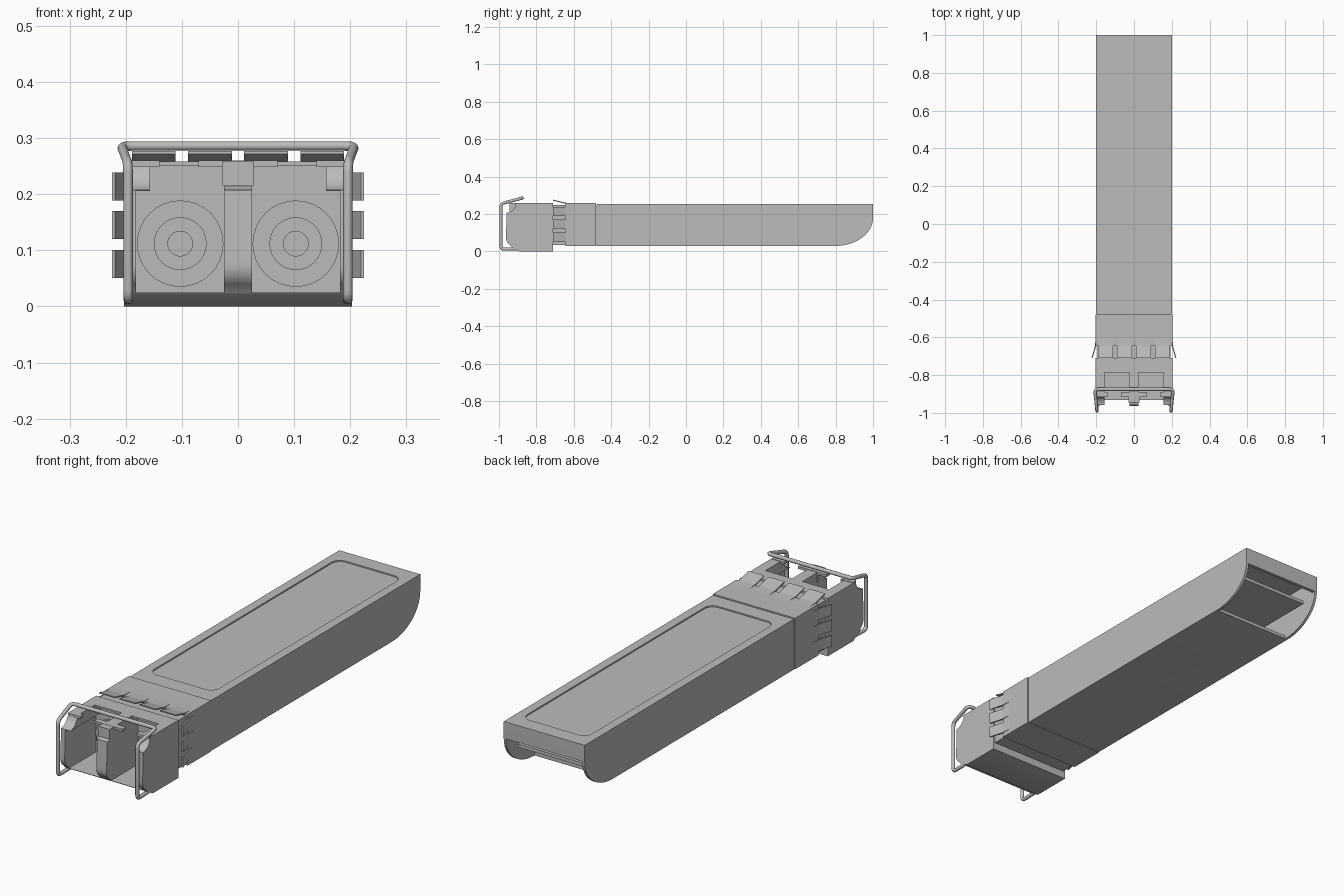
import bpy, bmesh, math
from mathutils import Vector

if "Cube" in bpy.data.objects:
    bpy.data.objects.remove(bpy.data.objects["Cube"])

grey = bpy.data.materials.new("metal grey")
grey.use_nodes = True
GREY = (0.5, 0.5, 0.5, 1)
grey.diffuse_color = GREY
grey.node_tree.nodes["Principled BSDF"].inputs["Base Color"].default_value = GREY


def finish(name, bm):
    bmesh.ops.recalc_face_normals(bm, faces=bm.faces)
    mesh = bpy.data.meshes.new(name)
    bm.to_mesh(mesh)
    bm.free()
    ob = bpy.data.objects.new(name, mesh)
    bpy.context.collection.objects.link(ob)
    mesh.materials.append(grey)
    return ob


def prism(name, points, offset):
    """Extrude a closed loop of 3D points along an offset."""
    bm = bmesh.new()
    face = bm.faces.new([bm.verts.new(p) for p in points])
    out = bmesh.ops.extrude_face_region(bm, geom=[face])
    verts = [g for g in out["geom"] if isinstance(g, bmesh.types.BMVert)]
    bmesh.ops.translate(bm, verts=verts, vec=offset)
    return finish(name, bm)


def box(name, x, y, z):
    pts = [(x[0], y[0], z[0]), (x[1], y[0], z[0]), (x[1], y[1], z[0]), (x[0], y[1], z[0])]
    return prism(name, pts, (0, 0, z[1] - z[0]))


def side_profile(name, yz, half):
    return prism(name, [(-half, y, z) for y, z in yz], (2 * half, 0, 0))


def cut(target, *cutters):
    for c in cutters:
        mod = target.modifiers.new("cut", "BOOLEAN")
        mod.operation, mod.solver, mod.object = "DIFFERENCE", "EXACT", c
        c.hide_render = True
        c.hide_set(True)
        c.display_type = "WIRE"


def smooth(ob):
    bpy.ops.object.select_all(action="DESELECT")
    ob.select_set(True)
    bpy.context.view_layer.objects.active = ob
    bpy.ops.object.shade_smooth_by_angle(angle=math.radians(30))


def arc(cy, cz, ry, rz, a0, a1, n=14):
    angles = [math.radians(a0 + (a1 - a0) * i / n) for i in range(n + 1)]
    return [(cy + ry * math.cos(a), cz + rz * math.sin(a)) for a in angles]


# Long housing with a curved, open underside at the rear
housing = side_profile("housing", [(-0.475, 0.255), (-0.475, 0.03)]
                       + arc(0.8, 0.18, 0.2, 0.15, -90, 0) + [(1, 0.255)], 0.2)
label = []
for sx, sy, start in ((1, 1, 0), (-1, 1, 90), (-1, -1, 180), (1, -1, 270)):
    label += [(x, y, 0.249) for x, y in
              arc(sx * 0.12, 0.265 + sy * 0.625, 0.04, 0.04, start, start + 90, 6)]
cut(housing,
    box("cavity_cutter", (-0.188, 0.188), (0.3, 0.985), (0.045, 0.235)),
    box("rear_opening_cutter", (-0.188, 0.188), (0.8, 0.985), (0, 0.1)),
    box("lip_cutter", (-0.188, 0.188), (0.9, 1.1), (0, 0.18)),
    prism("label_recess_cutter", label, (0, 0, 0.05)))
smooth(housing)

# Circuit board inside the rear opening
box("circuit_board", (-0.165, 0.165), (0.3, 0.95), (0.13, 0.145))

# Spring collar with a slimmer core under the fingers
box("collar_core", (-0.194, 0.194), (-0.72, -0.47), (0.034, 0.249))
box("collar_band", (-0.203, 0.203), (-0.645, -0.48), (0.03, 0.258))


def finger(name, centre, half, axis, sign=1):
    """Thin strip that flares away from the collar towards the front."""
    section = [(-0.6, 0), (-0.645, 0.003), (-0.71, 0.019), (-0.71, 0.014),
               (-0.645, -0.003), (-0.6, -0.004)]
    if axis == "top":
        pts = [(centre - half, y, 0.258 + d) for y, d in section]
        return prism(name, pts, (2 * half, 0, 0))
    pts = [(sign * (0.203 + d * 1.15), y, centre - half) for y, d in section]
    return prism(name, pts, (0, 0, 2 * half))


for i in range(4):
    finger(f"top_finger_{i + 1}", -0.15 + i * 0.1, 0.039, "top")
for side, sign in (("left", 1), ("right", -1)):
    for i in range(3):
        finger(f"{side}_finger_{i + 1}", 0.076 + i * 0.069, 0.025, "side", sign)

# Connector head with two open bays
head = side_profile("connector_head",
                    [(-0.71, 0.258), (-0.71, 0), (-0.89, 0), (-0.93, 0.022)]
                    + arc(-0.92, 0.075, 0.043, 0.045, 240, 180, 6)
                    + arc(-0.963, 0.262, 0.055, 0.055, -85, -4, 10), 0.203)
for side, sign in (("left", 1), ("right", -1)):
    wide, narrow = ((sign * 0.025, sign * x) for x in (0.182, 0.157))
    cut(head,
        box(f"{side}_bay_cutter", wide, (-1.1, -0.74), (0.025, 0.206)),
        box(f"{side}_latch_cutter", narrow, (-1.1, -0.741), (0.1, 0.25)),
        box(f"{side}_slot_cutter", narrow, (-1.1, -0.785), (0.15, 0.3)))
smooth(head)

# Lips along the front of the head roof
box("centre_lip", (-0.07, 0.07), (-0.915, -0.89), (0.249, 0.26))
box("centre_post_cap", (-0.028, 0.028), (-0.945, -0.89), (0.215, 0.259))
for side, sign in (("left", 1), ("right", -1)):
    box(f"{side}_lip", (sign * 0.14, sign * 0.2), (-0.915, -0.89), (0.249, 0.26))


# Round optical ports, each a ring with a hollow sleeve
def port(name, x):
    steps = [(0.077, -0.738), (0.077, -0.748), (0.047, -0.748), (0.047, -0.785),
             (0.022, -0.785), (0.022, -0.75), (0, -0.75)]
    bm = bmesh.new()
    verts = [bm.verts.new((x + r, y, 0.112)) for r, y in steps]
    edges = [bm.edges.new(pair) for pair in zip(verts, verts[1:])]
    bmesh.ops.spin(bm, geom=verts + edges, cent=(x, 0, 0.112), axis=(0, 1, 0),
                   angle=math.tau, steps=32)
    bmesh.ops.remove_doubles(bm, verts=bm.verts, dist=0.0005)
    smooth(finish(name, bm))


port("left_port", 0.103)
port("right_port", -0.103)

# Wire bail handle, rounded at every bend
half_path = [(0.14, -0.895, 0.014), (0.195, -0.895, 0.014), (0.196, -0.99, 0.012),
             (0.196, -0.99, 0.255), (0.208, -0.875, 0.286)]
corners = [Vector(p) for p in half_path]
corners += [Vector((-p.x, p.y, p.z)) for p in reversed(corners)]
path = [corners[0]]
for a, b, c in zip(corners, corners[1:], corners[2:]):
    start = b + (a - b).normalized() * 0.018
    end = b + (c - b).normalized() * 0.018
    for i in range(6):
        t = i / 5
        path.append(start * (1 - t) ** 2 + b * 2 * t * (1 - t) + end * t ** 2)
path.append(corners[-1])
curve = bpy.data.curves.new("bail_handle", "CURVE")
curve.dimensions = "3D"
curve.bevel_depth = 0.0085
curve.bevel_resolution = 3
curve.use_fill_caps = True
spline = curve.splines.new("POLY")
spline.points.add(len(path) - 1)
for point, p in zip(spline.points, path):
    point.co = (*p, 1)
curve.materials.append(grey)
bail = bpy.data.objects.new("bail_handle", curve)
bpy.context.collection.objects.link(bail)
